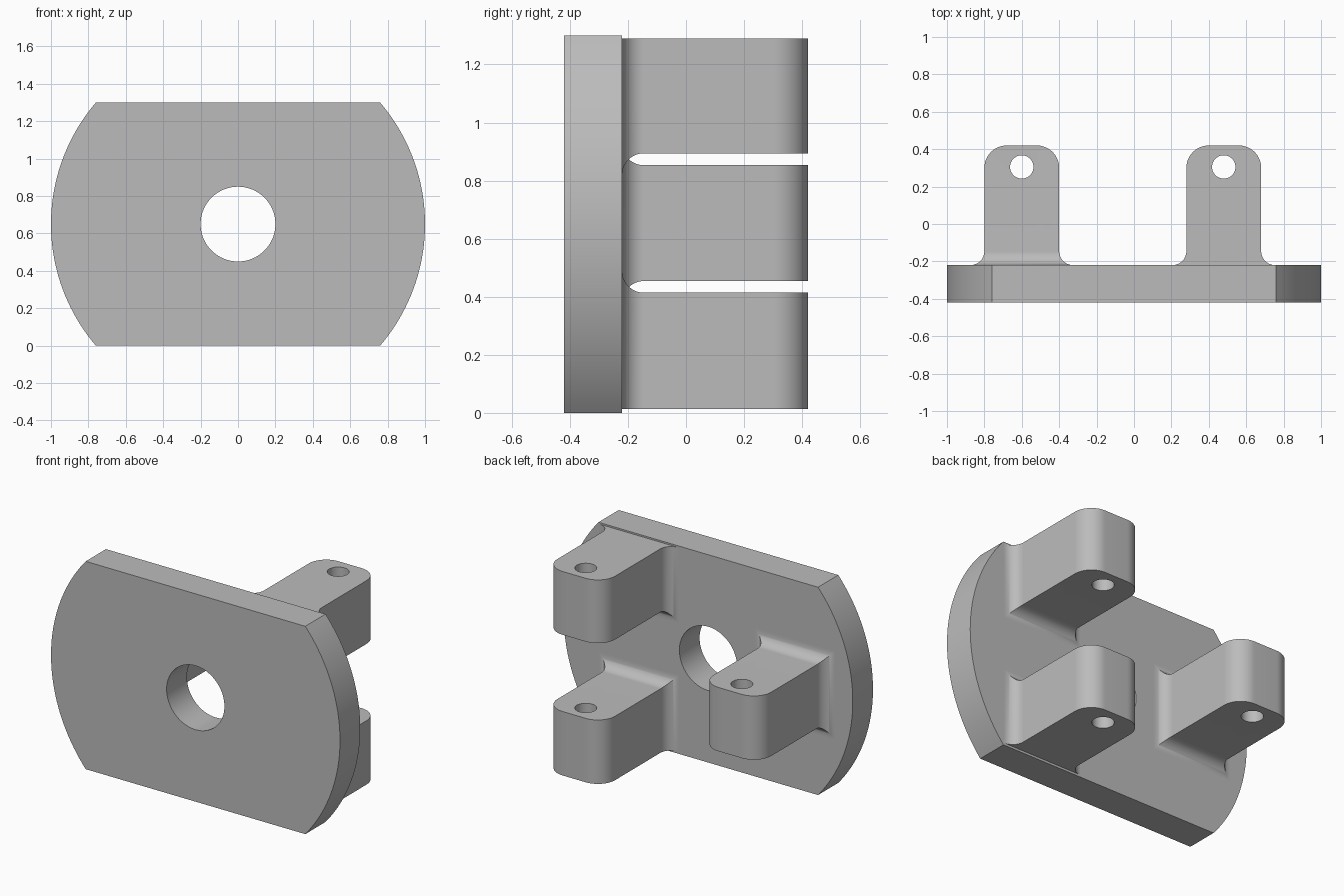
import bpy, bmesh
from math import sin, cos, pi, radians, asin
from mathutils import Vector

cube = bpy.data.objects.get("Cube")
if cube:
    bpy.data.objects.remove(cube, do_unlink=True)

GREY = (0.5, 0.5, 0.5, 1)
grey = bpy.data.materials.new("plain grey")
grey.use_nodes = True
grey.diffuse_color = GREY
grey.node_tree.nodes["Principled BSDF"].inputs["Base Color"].default_value = GREY

MID_Z = 0.65            # plate centre height, half of its total height
FRONT, SEAT, END = -0.42, -0.22, 0.42   # plate front, plate back, lug tips
EMBED = SEAT - 0.05     # lugs are rooted inside the plate
FILLET, CORNER, HALF = 0.075, 0.12, 0.2


def arc(cx, cy, r, a0, a1, n=16):
    angles = [radians(a0 + (a1 - a0) * i / n) for i in range(n + 1)]
    return [(cx + r * cos(a), cy + r * sin(a)) for a in angles]


def prism(name, profile, place, sweep):
    """Extrude a 2D profile, placed in space by a function, along a vector."""
    bm = bmesh.new()
    face = bm.faces.new([bm.verts.new(place(u, v)) for u, v in profile])
    new = bmesh.ops.extrude_face_region(bm, geom=[face])["geom"]
    verts = [g for g in new if isinstance(g, bmesh.types.BMVert)]
    bmesh.ops.translate(bm, verts=verts, vec=Vector(sweep))
    bmesh.ops.recalc_face_normals(bm, faces=bm.faces)
    mesh = bpy.data.meshes.new(name)
    bm.to_mesh(mesh)
    bm.free()
    mesh.materials.append(grey)
    obj = bpy.data.objects.new(name, mesh)
    bpy.context.collection.objects.link(obj)
    return obj


def activate(obj):
    bpy.ops.object.select_all(action="DESELECT")
    obj.select_set(True)
    bpy.context.view_layer.objects.active = obj


def combine(obj, tool, operation):
    tool.hide_render = True
    mod = obj.modifiers.new(operation, "BOOLEAN")
    mod.operation, mod.object, mod.solver = operation, tool, "EXACT"
    activate(obj)
    bpy.ops.object.modifier_apply(modifier=mod.name)
    bpy.data.objects.remove(tool, do_unlink=True)


def smooth(obj):
    activate(obj)
    bpy.ops.object.shade_smooth_by_angle(angle=radians(30))


# Round plate with flat top and bottom, and a central bore
side = asin(MID_Z) * 180 / pi
outline = arc(0, MID_Z, 1, -side, side, 40) + arc(0, MID_Z, 1, 180 - side, 180 + side, 40)
plate = prism("mounting_plate", outline, lambda u, v: (u, FRONT, v), (0, SEAT - FRONT, 0))
bore = prism("bore_cutter", arc(0, MID_Z, 0.2, 0, 360, 64)[:-1],
             lambda u, v: (u, FRONT - 0.1, v), (0, 0.5, 0))
combine(plate, bore, "DIFFERENCE")
smooth(plate)


def lug(name, x, z0, z1, flare_low, flare_high):
    # Plan shape: rounded tip and flared root
    root = SEAT + FILLET
    right = ([(HALF + FILLET, EMBED)]
             + arc(HALF + FILLET, root, FILLET, 270, 180)
             + arc(HALF - CORNER, END - CORNER, CORNER, 0, 90))
    plan = right + [(-u, v) for u, v in reversed(right)]
    body = prism(name, plan, lambda u, v: (x + u, v, z0 - 0.1), (0, 0, z1 - z0 + 0.2))

    # Side shape: flat faces with a root fillet where the plate allows one
    def edge(z, sign, flared):
        if not flared:
            return [(EMBED - 0.02, z), (END + 0.1, z)]
        curve = arc(root, FILLET, FILLET, 180, 270)
        return ([(EMBED - 0.02, z + sign * FILLET)]
                + [(u, z + sign * v) for u, v in curve] + [(END + 0.1, z)])

    profile = edge(z0, -1, flare_low) + edge(z1, 1, flare_high)[::-1]
    slab = prism(name + "_slab", profile, lambda u, v: (x - 0.4, u, v), (0.8, 0, 0))
    combine(body, slab, "INTERSECT")

    # Vertical pin hole
    pin = prism(name + "_pin", arc(x, 0.305, 0.0625, 0, 360, 40)[:-1],
                lambda u, v: (u, v, z0 - 0.2), (0, 0, z1 - z0 + 0.4))
    combine(body, pin, "DIFFERENCE")
    smooth(body)


# Two lugs on the left, one between them on the right
lug("upper_left_lug", 0.48, 0.894, 1.29, True, False)
lug("lower_left_lug", 0.48, 0.014, 0.414, False, True)
lug("middle_right_lug", -0.6, 0.454, 0.853, True, True)
